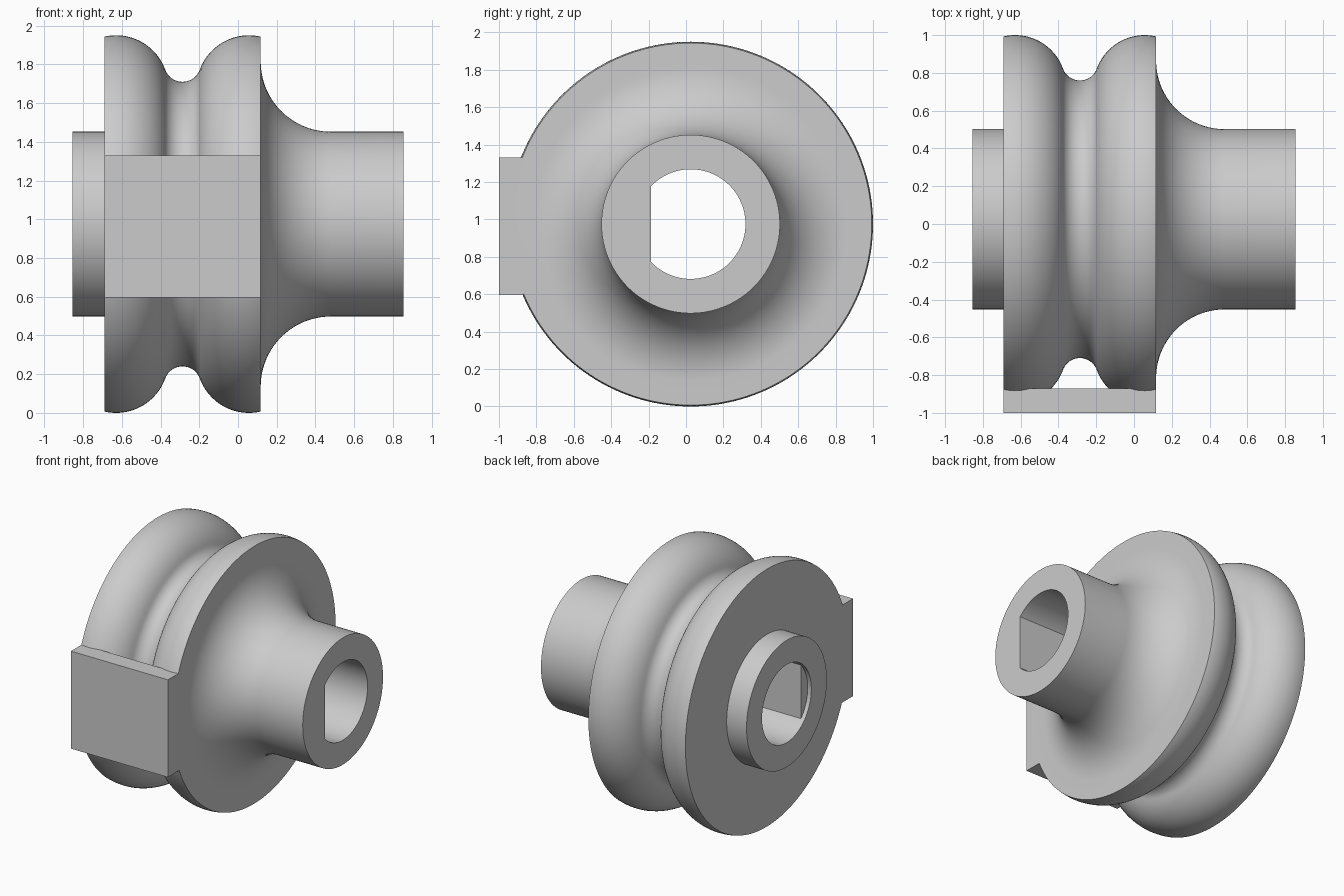
import bpy, bmesh
from math import sin, cos, pi, radians, acos

if "Cube" in bpy.data.objects:
    bpy.data.objects.remove(bpy.data.objects["Cube"])

CY, CZ = 0.025, 0.975             # shaft axis
END, LEFT, RIGHT = 0.855, -0.69, 0.117
HUB, RIM, BORE, FLAT = 0.477, 0.975, 0.293, 0.213

grey = bpy.data.materials.new("plain grey")
grey.use_nodes = True
colour = (0.6, 0.6, 0.6, 1)
grey.diffuse_color = colour
grey.node_tree.nodes["Principled BSDF"].inputs["Base Color"].default_value = colour


def finish(name, bm):
    bmesh.ops.recalc_face_normals(bm, faces=bm.faces)
    mesh = bpy.data.meshes.new(name)
    bm.to_mesh(mesh)
    bm.free()
    mesh.materials.append(grey)
    obj = bpy.data.objects.new(name, mesh)
    bpy.context.collection.objects.link(obj)
    return obj


def arc(cx, cr, rad, a0, a1, n=20):
    """Points (x, radius) on an arc, angles in degrees."""
    angles = [radians(a0 + (a1 - a0) * i / n) for i in range(n + 1)]
    return [(cx + rad * cos(a), cr + rad * sin(a)) for a in angles]


def lathe(name, profile, segments=160):
    bm = bmesh.new()
    rings = []
    for x, r in profile:
        ts = [2 * pi * i / segments for i in range(segments)]
        rings.append([bm.verts.new((x, CY + r * cos(t), CZ + r * sin(t))) for t in ts])
    for a, b in zip(rings, rings[1:]):
        for i in range(segments):
            j = (i + 1) % segments
            bm.faces.new((a[i], a[j], b[j], b[i]))
    bm.faces.new(rings[0])
    bm.faces.new(rings[-1])
    return finish(name, bm)


def prism(name, outline, x0, x1):
    """Extrude a (y, z) outline along x."""
    bm = bmesh.new()
    face = bm.faces.new([bm.verts.new((x0, y, z)) for y, z in outline])
    new = bmesh.ops.extrude_face_region(bm, geom=[face])["geom"]
    verts = [v for v in new if isinstance(v, bmesh.types.BMVert)]
    bmesh.ops.translate(bm, verts=verts, vec=(x1 - x0, 0, 0))
    return finish(name, bm)


def bore_outline(limit, n=96):
    """Circle about the axis, cut off on its front side beyond the limit angle."""
    angles = [-limit + 2 * limit * i / n for i in range(n + 1)]
    return [(CY + BORE * cos(a), CZ + BORE * sin(a)) for a in angles]


# Pulley body: collar, two rounded lobes with a groove, flared hub
BIG, SMALL, TURN = 0.27, 0.095, 70
lobe_r = RIM - BIG
mid = (LEFT + RIGHT) / 2
reach = (BIG + SMALL) * sin(radians(TURN))
groove_r = lobe_r + (BIG + SMALL) * cos(radians(TURN))
tip = 103
flare = 0.363
profile = [(-END, HUB), (LEFT, HUB)]
profile += arc(mid - reach, lobe_r, BIG, tip, 90 - TURN)
profile += arc(mid, groove_r, SMALL, 270 - TURN, 270 + TURN)[1:-1]
profile += arc(mid + reach, lobe_r, BIG, 90 + TURN, 180 - tip)
profile = [(min(max(x, LEFT), RIGHT) if abs(x) < END else x, r) for x, r in profile]
profile += arc(RIGHT + flare, HUB + flare, flare, 180, 270)
profile += [(END, HUB)]
pulley = lathe("pulley_body", profile)

# D-shaped bore with a shallow round mouth on the left end
flat_angle = pi - acos(FLAT / BORE)
d_cutter = prism("bore_cutter", bore_outline(flat_angle), -1, 1)
mouth_cutter = prism("mouth_cutter", bore_outline(pi - 0.03), -1, -END + 0.03)
bpy.context.view_layer.objects.active = pulley
for cutter in (d_cutter, mouth_cutter):
    cutter.hide_render = True
    mod = pulley.modifiers.new(cutter.name, "BOOLEAN")
    mod.operation = "DIFFERENCE"
    mod.solver = "EXACT"
    mod.object = cutter
    bpy.ops.object.modifier_apply(modifier=mod.name)
    bpy.data.objects.remove(cutter)

bpy.ops.object.select_all(action="DESELECT")
pulley.select_set(True)
bpy.ops.object.shade_smooth_by_angle(angle=radians(30))

# Flat pad bridging the two lobes at the front
bottom, top, back = 0.597, 1.33, -0.87
prism("front_pad", [(-1, bottom), (back, bottom), (back, top), (-1, top)], LEFT, RIGHT)
